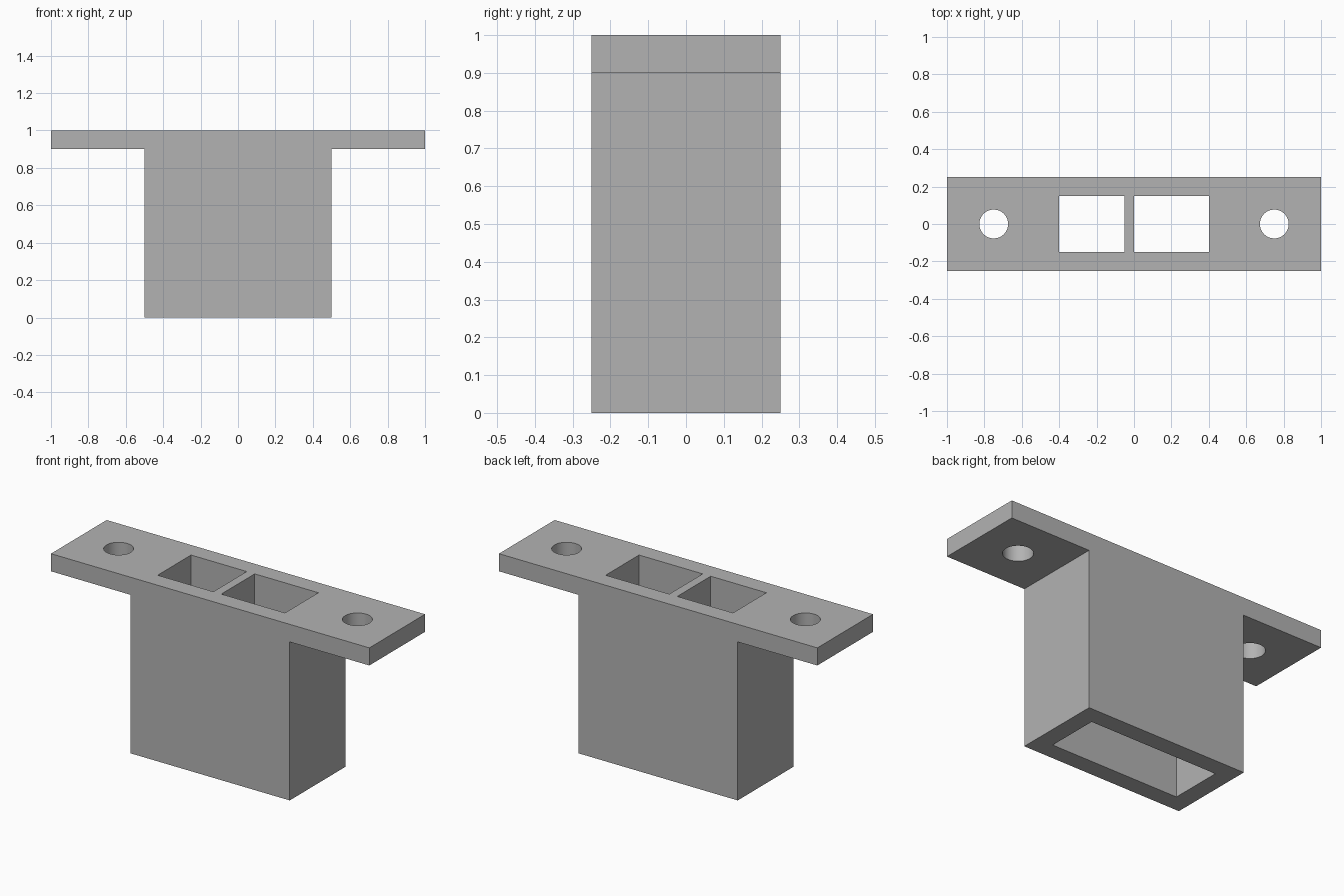
import bpy
import bmesh
import math

cube = bpy.data.objects.get("Cube")
if cube:
    bpy.data.objects.remove(cube, do_unlink=True)

grey = bpy.data.materials.new("plain_grey")
grey.use_nodes = True
colour = (0.45, 0.45, 0.45, 1)
grey.diffuse_color = colour
grey.node_tree.nodes["Principled BSDF"].inputs["Base Color"].default_value = colour


def extruded(name, outline, half_depth):
    """Extrude a closed front (x, z) outline evenly along y."""
    bm = bmesh.new()
    face = bm.faces.new([bm.verts.new((x, -half_depth, z)) for x, z in outline])
    grown = bmesh.ops.extrude_face_region(bm, geom=[face])["geom"]
    verts = [g for g in grown if isinstance(g, bmesh.types.BMVert)]
    bmesh.ops.translate(bm, verts=verts, vec=(0, 2 * half_depth, 0))
    bmesh.ops.recalc_face_normals(bm, faces=bm.faces)
    mesh = bpy.data.meshes.new(name)
    bm.to_mesh(mesh)
    bm.free()
    mesh.materials.append(grey)
    obj = bpy.data.objects.new(name, mesh)
    bpy.context.collection.objects.link(obj)
    return obj


def cut(target, cutter):
    """Subtract the cutter, then remove it."""
    bpy.ops.object.select_all(action="DESELECT")
    target.select_set(True)
    bpy.context.view_layer.objects.active = target
    mod = target.modifiers.new("cut", "BOOLEAN")
    mod.operation = "DIFFERENCE"
    mod.solver = "EXACT"
    mod.object = cutter
    bpy.ops.object.modifier_apply(modifier=mod.name)
    bpy.data.objects.remove(cutter, do_unlink=True)


# T-shaped body: box with a flange on each side
body = extruded("flanged_housing", [
    (-0.5, 0), (0.5, 0), (0.5, 0.9), (1, 0.9),
    (1, 1), (-1, 1), (-1, 0.9), (-0.5, 0.9)], 0.25)

# Through cavity, leaving a partition between the two upper openings
partition_bottom = 0.5
cut(body, extruded("cavity_cutter", [
    (-0.4, -0.1), (0.4, -0.1), (0.4, 1.1), (0, 1.1),
    (0, partition_bottom), (-0.05, partition_bottom),
    (-0.05, 1.1), (-0.4, 1.1)], 0.15))

# Round mounting hole in each flange
for side in (-1, 1):
    bpy.ops.mesh.primitive_cylinder_add(
        vertices=48, radius=0.077, depth=0.4, location=(0.75 * side, 0, 0.95))
    drill = bpy.context.object
    drill.data.materials.append(grey)
    cut(body, drill)

body.select_set(True)
bpy.context.view_layer.objects.active = body
bpy.ops.object.shade_smooth_by_angle(angle=math.radians(30))
